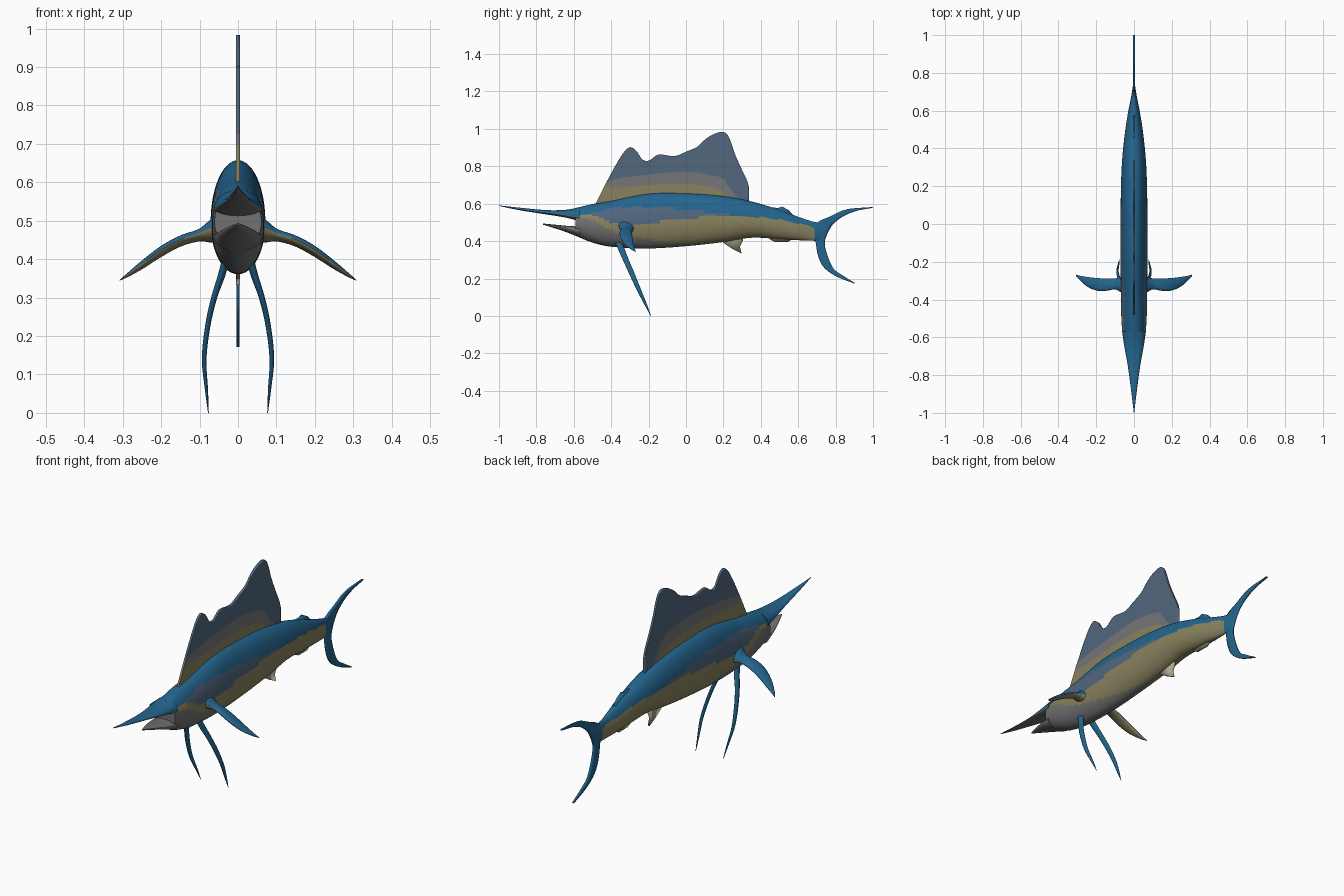
import bpy, bmesh, math
from mathutils import Vector

if "Cube" in bpy.data.objects:
    bpy.data.objects.remove(bpy.data.objects["Cube"])

COLORS = {
    "deep blue": (0.017, 0.13, 0.27), "slate blue": (0.085, 0.135, 0.21),
    "olive yellow": (0.25, 0.225, 0.115), "grey": (0.165, 0.165, 0.17),
    "sail grey": (0.18, 0.18, 0.19), "cream": (0.42, 0.39, 0.27),
}
NAMES = list(COLORS)
BLUE, SLATE, YELLOW, GREY, SAILGREY, CREAM = range(6)
MATS = []
for n, c in COLORS.items():
    m = bpy.data.materials.new(n)
    m.diffuse_color = (*c, 1)
    m.use_nodes = True
    m.node_tree.nodes["Principled BSDF"].inputs["Base Color"].default_value = m.diffuse_color
    MATS.append(m)


def at(table, t):
    """Smooth interpolation of a table of (t, values...) rows."""
    t = min(max(t, table[0][0]), table[-1][0])
    i = max(k for k in range(len(table) - 1) if table[k][0] <= t)
    a, b = table[i], table[i + 1]
    p, q = table[max(i - 1, 0)], table[min(i + 2, len(table) - 1)]
    h = b[0] - a[0]
    s = (t - a[0]) / h
    out = []
    for k in range(1, len(a)):
        m0 = (b[k] - p[k]) / (b[0] - p[0]) * h
        m1 = (q[k] - a[k]) / (q[0] - a[0]) * h
        out.append((2*s**3 - 3*s*s + 1)*a[k] + (s**3 - 2*s*s + s)*m0
                   + (3*s*s - 2*s**3)*b[k] + (s**3 - s*s)*m1)
    return out


def steps(a, b, n):
    return [a + (b - a) * i / n for i in range(n + 1)]


def finish(name, bm, rule, thick=0):
    bmesh.ops.recalc_face_normals(bm, faces=bm.faces)
    for f in bm.faces:
        f.material_index = rule(f.calc_center_median(), f.normal)
    me = bpy.data.meshes.new(name)
    bm.to_mesh(me)
    bm.free()
    for m in MATS:
        me.materials.append(m)
    ob = bpy.data.objects.new(name, me)
    bpy.context.collection.objects.link(ob)
    if thick:
        mod = ob.modifiers.new("thickness", "SOLIDIFY")
        mod.thickness, mod.offset = thick, 0
    bpy.ops.object.select_all(action='DESELECT')
    ob.select_set(True)
    bpy.context.view_layer.objects.active = ob
    bpy.ops.object.shade_smooth_by_angle(angle=math.radians(40))
    return ob


def loft(name, rings, rule):
    """Skin closed rings of points and cap both ends."""
    bm = bmesh.new()
    vs = [[bm.verts.new(p) for p in r] for r in rings]
    n = len(vs[0])
    for a, b in zip(vs, vs[1:]):
        for i in range(n):
            bm.faces.new((a[i], a[(i + 1) % n], b[(i + 1) % n], b[i]))
    bm.faces.new(vs[0])
    bm.faces.new(vs[-1])
    return finish(name, bm, rule)


def sheet(name, columns, rule, thick):
    """Thin fin from a grid of (y, z) columns."""
    bm = bmesh.new()
    vs = [[bm.verts.new((0, y, z)) for y, z in c] for c in columns]
    for a, b in zip(vs, vs[1:]):
        for i in range(len(a) - 1):
            bm.faces.new((a[i], a[i + 1], b[i + 1], b[i]))
    return finish(name, bm, rule, thick)


def outline(name, pts, color, thick):
    """Thin fin from an outline in the side plane."""
    bm = bmesh.new()
    bm.faces.new([bm.verts.new((0, y, z)) for y, z in pts])
    return finish(name, bm, lambda c, n: color, thick)


def hull_rings(table, ys, frac, n=56):
    """Egg-shaped rings from rows of (y, top, bottom, half width)."""
    rings = []
    for y in ys:
        top, bot, w = at(table, y)
        mid = bot + frac * (top - bot)
        ring = []
        for i in range(n):
            a = 2 * math.pi * i / n
            s = math.sin(a)
            ring.append(Vector((w * math.cos(a), y, mid + s * ((top - mid) if s > 0 else (mid - bot)))))
        rings.append(ring)
    return rings


# Body: painted in bands that follow the flanks
BODY = [(-0.59, 0.577, 0.428, 0.061), (-0.5, 0.598, 0.392, 0.067), (-0.4, 0.615, 0.370, 0.069),
        (-0.2, 0.653, 0.361, 0.071), (0, 0.655, 0.373, 0.071), (0.2, 0.640, 0.395, 0.069),
        (0.35, 0.612, 0.418, 0.062), (0.5, 0.567, 0.411, 0.046), (0.6, 0.530, 0.405, 0.030),
        (0.68, 0.504, 0.402, 0.014), (0.74, 0.495, 0.40, 0.005)]
# rows: y, lower edge of blue, of slate, of yellow
BANDS = [(-0.6, 0.53, 0.53, 0.525), (-0.5, 0.55, 0.54, 0.51), (-0.4, 0.572, 0.50, 0.455),
         (-0.28, 0.582, 0.485, 0.425), (-0.1, 0.577, 0.51, 0.392), (0.1, 0.558, 0.53, 0.385),
         (0.25, 0.54, 0.54, 0.40), (0.5, 0.515, 0.515, 0.414), (0.7, 0.47, 0.47, 0.405)]


def body_rule(c, n):
    blue, slate, yellow = at(BANDS, c.y)
    if c.z > blue or c.y > 0.69:
        return BLUE
    return SLATE if c.z > slate else YELLOW if c.z > yellow else GREY


loft("body", hull_rings(BODY, steps(-0.59, 0.74, 150), 0.45), body_rule)

# Upper bill and lower jaw, open at the mouth
BILL = [(-1, 0.591, 0.588, 0.001), (-0.9, 0.580, 0.567, 0.013), (-0.75, 0.566, 0.543, 0.033),
        (-0.65, 0.567, 0.527, 0.051), (-0.57, 0.580, 0.508, 0.063)]
loft("upper_bill", hull_rings(BILL, steps(-1, -0.57, 40), 0.3),
     lambda c, n: BLUE if n.z > -0.05 and c.z > 0.528 else GREY)
JAW = [(-0.765, 0.494, 0.488, 0.003), (-0.7, 0.488, 0.468, 0.028), (-0.64, 0.482, 0.448, 0.047),
       (-0.57, 0.478, 0.420, 0.062)]
loft("lower_jaw", hull_rings(JAW, steps(-0.765, -0.57, 24), 0.65), lambda c, n: GREY)

# Large sail with curved bands
SAIL = [(-0.48, 0.605), (-0.42, 0.725), (-0.34, 0.865), (-0.30, 0.902), (-0.265, 0.882),
        (-0.235, 0.838), (-0.2, 0.830), (-0.15, 0.862), (-0.06, 0.855), (0, 0.878), (0.06, 0.905),
        (0.11, 0.95), (0.16, 0.977), (0.205, 0.982), (0.23, 0.955), (0.262, 0.865),
        (0.30, 0.78), (0.328, 0.72), (0.336, 0.69)]
SAIL_BANDS = [(-0.48, 0.70, 0.70), (-0.38, 0.685, 0.73), (-0.2, 0.70, 0.755), (0, 0.705, 0.77),
              (0.12, 0.69, 0.755), (0.2, 0.66, 0.73), (0.25, 0.60, 0.66), (0.34, 0.58, 0.58)]


def sail_rule(c, n):
    low, high = at(SAIL_BANDS, c.y)
    return YELLOW if c.z < low else SAILGREY if c.z < high else SLATE


cols = []
for y in steps(-0.48, 0.336, 110):
    base = at(BODY, y)[0] - 0.02
    cols.append([(y, z) for z in steps(base, max(at(SAIL, y)[0], base + 0.005), 50)])
sheet("dorsal_sail", cols, sail_rule, 0.010)

# Small fins along the midline
outline("second_dorsal_fin", [(0.43, 0.56), (0.455, 0.581), (0.49, 0.577), (0.515, 0.584),
                              (0.55, 0.565), (0.585, 0.527), (0.56, 0.51), (0.46, 0.54)], BLUE, 0.012)
outline("anal_fin", [(0.18, 0.42), (0.2, 0.39), (0.245, 0.36), (0.298, 0.333), (0.288, 0.37),
                     (0.305, 0.405), (0.30, 0.44)], CREAM, 0.010)
outline("second_anal_fin", [(0.43, 0.43), (0.455, 0.405), (0.475, 0.396), (0.545, 0.395),
                            (0.567, 0.41), (0.57, 0.43)], YELLOW, 0.012)

# Forked tail: leading edge and trailing edge from lower tip to upper tip
TAIL = [(0, 0.902, 0.172, 0.906, 0.174), (1, 0.80, 0.213, 0.845, 0.212), (2, 0.735, 0.262, 0.79, 0.252),
        (3, 0.705, 0.325, 0.758, 0.32), (4, 0.692, 0.40, 0.742, 0.385), (5, 0.68, 0.45, 0.752, 0.43),
        (6, 0.70, 0.498, 0.785, 0.488), (7, 0.77, 0.532, 0.84, 0.532), (8, 0.86, 0.570, 0.91, 0.561),
        (9, 0.995, 0.582, 1.0, 0.578)]
cols = []
for t in steps(0, 9, 54):
    y0, z0, y1, z1 = at(TAIL, t)
    cols.append([(y0 + (y1 - y0) * s, z0 + (z1 - z0) * s) for s in steps(0, 1, 4)])
sheet("tail_fin", cols, lambda c, n: BLUE, 0.009)

# Paired fins, mirrored left and right
# pectoral rows: x, front y, back y, middle z, half thickness
PECTORAL = [(0.05, -0.37, -0.27, 0.48, 0.035), (0.075, -0.358, -0.282, 0.472, 0.027),
            (0.10, -0.346, -0.288, 0.463, 0.016), (0.15, -0.354, -0.288, 0.447, 0.014),
            (0.20, -0.352, -0.286, 0.42, 0.014), (0.25, -0.33, -0.28, 0.385, 0.011),
            (0.29, -0.295, -0.273, 0.357, 0.005), (0.308, -0.274, -0.268, 0.345, 0.001)]
# pelvic rows: -z, middle x, middle y, half length, half thickness
PELVIC = [(-0.40, 0.032, -0.365, 0.019, 0.010), (-0.36, 0.042, -0.347, 0.018, 0.010),
          (-0.30, 0.062, -0.322, 0.016, 0.008), (-0.23, 0.078, -0.291, 0.015, 0.007),
          (-0.14, 0.088, -0.252, 0.012, 0.006), (-0.06, 0.082, -0.215, 0.007, 0.004),
          (0, 0.077, -0.188, 0.001, 0.001)]
circle = [(math.cos(2 * math.pi * i / 20), math.sin(2 * math.pi * i / 20)) for i in range(20)]
for side, sx in (("left", 1), ("right", -1)):
    rings = []
    for x in steps(0.05, 0.308, 28):
        y0, y1, z, h = at(PECTORAL, x)
        mid, half = (y0 + y1) / 2, (y1 - y0) / 2
        rings.append([Vector((sx * x, mid + c * half, z + s * h - c * h * 0.3)) for c, s in circle])
    loft(side + "_pectoral_fin", rings, lambda c, n: BLUE if n.z > -0.1 else YELLOW)
    rings = []
    for t in steps(-0.40, 0, 28):
        x, y, l, h = at(PELVIC, t)
        rings.append([Vector((sx * (x + s * h), y + c * l, -t)) for c, s in circle])
    loft(side + "_pelvic_fin", rings, lambda c, n: BLUE)
